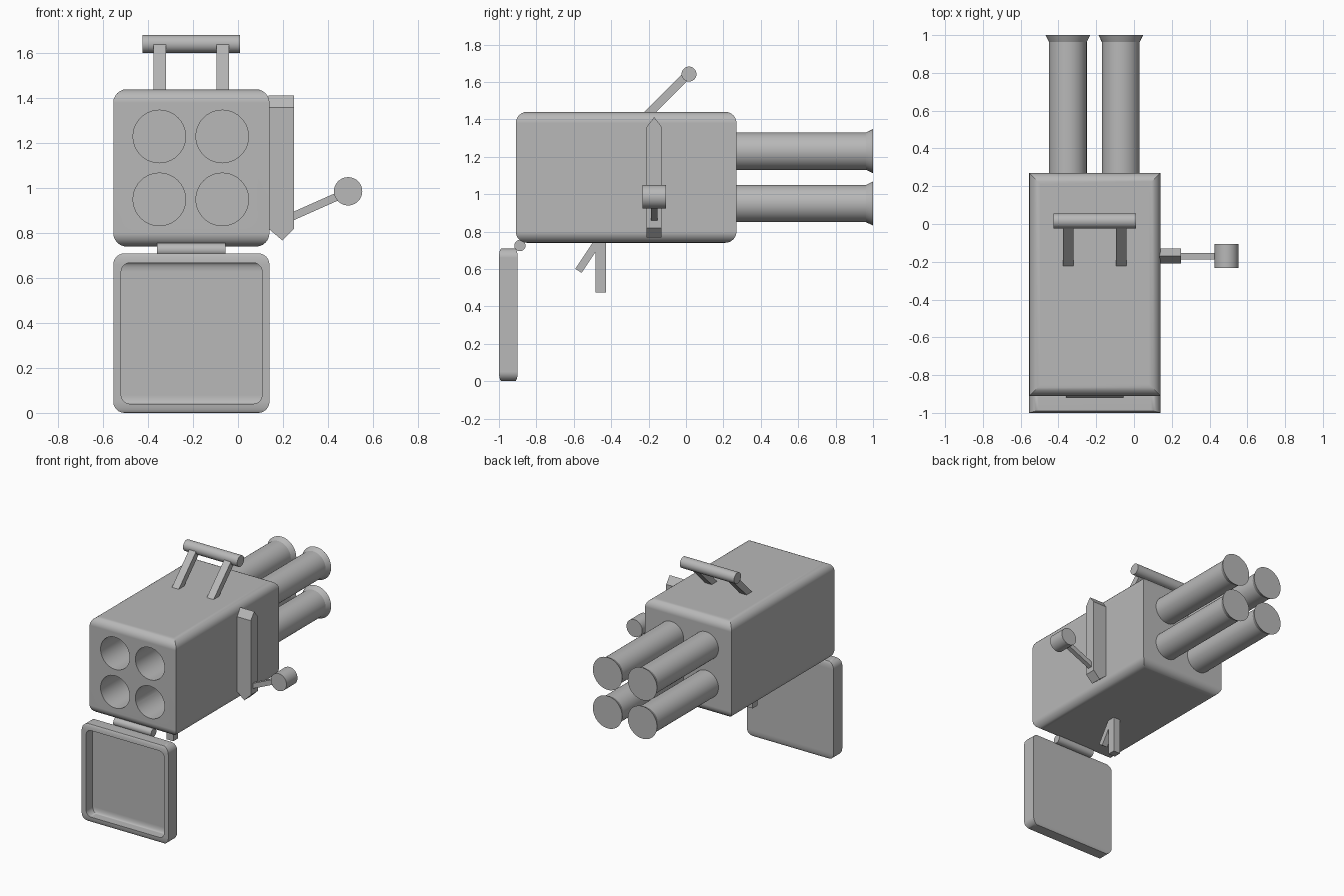
import bpy, bmesh, math
from mathutils import Matrix, Vector

if "Cube" in bpy.data.objects:
    bpy.data.objects.remove(bpy.data.objects["Cube"])

grey = bpy.data.materials.new("plain_grey")
grey.diffuse_color = (0.48, 0.48, 0.48, 1)
grey.use_nodes = True
grey.node_tree.nodes["Principled BSDF"].inputs["Base Color"].default_value = grey.diffuse_color


def finish(name, bm):
    bmesh.ops.recalc_face_normals(bm, faces=bm.faces)
    me = bpy.data.meshes.new(name)
    bm.to_mesh(me)
    bm.free()
    me.materials.append(grey)
    ob = bpy.data.objects.new(name, me)
    bpy.context.collection.objects.link(ob)
    return ob


def activate(ob):
    bpy.ops.object.select_all(action='DESELECT')
    ob.select_set(True)
    bpy.context.view_layer.objects.active = ob


def smooth(ob):
    activate(ob)
    bpy.ops.object.shade_smooth_by_angle(angle=math.radians(30))
    return ob


def rounded_box(name, lo, hi, r, y_build):
    """Box whose top and bottom rims are rounded; depth is squashed from y_build."""
    size = [hi[i] - lo[i] for i in range(3)]
    mid = [(hi[i] + lo[i]) / 2 for i in range(3)]
    bm = bmesh.new()
    bmesh.ops.create_cube(bm, size=1)
    bmesh.ops.scale(bm, verts=bm.verts, vec=(size[0], y_build, size[2]))
    rims = [e for e in bm.edges if abs(e.verts[0].co.z - e.verts[1].co.z) < 1e-4]
    bmesh.ops.bevel(bm, geom=rims, offset=r, segments=6, profile=0.5, affect='EDGES')
    bmesh.ops.scale(bm, verts=bm.verts, vec=(1, size[1] / y_build, 1))
    bmesh.ops.translate(bm, verts=bm.verts, vec=mid)
    return finish(name, bm)


def add_cone(bm, axis, c, a, b, r1, r2):
    """Round section along axis from a to b; c gives the other coordinates."""
    pos = Vector(c)
    pos['XYZ'.index(axis)] = (a + b) / 2
    rot = (Matrix.Rotation(math.pi / 2, 4, 'Y') if axis == 'X'
           else Matrix.Rotation(-math.pi / 2, 4, 'X'))
    bmesh.ops.create_cone(bm, cap_ends=True, segments=40, radius1=r1, radius2=r2,
                          depth=b - a, matrix=Matrix.Translation(pos) @ rot)


def rod(name, axis, c, a, b, r):
    bm = bmesh.new()
    add_cone(bm, axis, c, a, b, r, r)
    return finish(name, bm)


def hull(name, pts):
    bm = bmesh.new()
    for p in pts:
        bm.verts.new(p)
    bmesh.ops.convex_hull(bm, input=bm.verts)
    bmesh.ops.dissolve_limit(bm, angle_limit=0.01, verts=bm.verts, edges=bm.edges)
    return finish(name, bm)


def beam(name, p, q, t, axis, a, b):
    """Straight bar from p to q in the plane across axis, spanning a to b on it."""
    p, q = Vector(p), Vector(q)
    d = (q - p).normalized() * t / 2
    n = Vector((-d.y, d.x))
    pts = []
    for w in (a, b):
        for c in (p + n, p - n, q + n, q - n):
            pts.append((w, c.x, c.y) if axis == 'X' else (c.x, w, c.y))
    return hull(name, pts)


def cut(ob, cutter):
    cutter.hide_render = True
    activate(ob)
    m = ob.modifiers.new("cut", 'BOOLEAN')
    m.operation = 'DIFFERENCE'
    m.solver = 'EXACT'
    m.object = cutter
    bpy.ops.object.modifier_apply(modifier=m.name)
    bpy.data.objects.remove(cutter)


def keep_flats(ob):
    smooth(ob)
    m = ob.modifiers.new("flat_faces", 'WEIGHTED_NORMAL')
    m.keep_sharp = True


# Body with four deep bores, and four flared tubes behind
body = rounded_box("body", (-0.555, -0.91, 0.74), (0.14, 0.27, 1.44), 0.06, 1.18)
for i, x in enumerate((-0.35, -0.07)):
    for j, z in enumerate((0.95, 1.23)):
        cut(body, rod("bore_cutter", 'Y', (x, 0, z), -1.0, 0.18, 0.117))
        bm = bmesh.new()
        add_cone(bm, 'Y', (x, 0, z), 0.22, 0.963, 0.1, 0.1)
        add_cone(bm, 'Y', (x, 0, z), 0.963, 1.0, 0.1, 0.118)
        smooth(finish(f"rear_tube_{i}_{j}", bm))
keep_flats(body)

# Open lid hanging below the front, with its recess and hinge
lid = rounded_box("lid", (-0.555, -1.0, 0.0), (0.14, -0.9, 0.71), 0.05, 0.35)
cut(lid, rounded_box("recess_cutter", (-0.52, -1.075, 0.04), (0.107, -0.925, 0.668),
                     0.04, 0.35))
keep_flats(lid)
smooth(rod("hinge", 'X', (0, -0.888, 0.725), -0.36, -0.055, 0.03))

# Carrying handle on top
for i, x in enumerate((-0.348, -0.068)):
    beam(f"handle_strut_{i}", (-0.21, 1.42), (-0.005, 1.625), 0.045, 'X',
         x - 0.0275, x + 0.0275)
smooth(rod("handle_bar", 'X', (0, 0.016, 1.642), -0.425, 0.01, 0.04))

# Grip and slanted trigger underneath
beam("grip", (-0.457, 0.475), (-0.457, 0.78), 0.056, 'X', -0.235, -0.18)
beam("trigger", (-0.455, 0.77), (-0.575, 0.59), 0.04, 'X', -0.23, -0.185)

# Side bracket: top ridge runs across, bottom ridge runs front to back
y0, y1 = -0.21, -0.13
pts = [(x, y, z) for x in (0.135, 0.25) for y in (y0, y1) for z in (0.82, 1.36)]
pts += [(x, -0.17, 1.412) for x in (0.135, 0.25)]
pts += [(0.197, y, 0.768) for y in (y0, y1)]
hull("side_bracket", pts)

# Crank arm and knob
beam("crank_arm", (0.2, 0.855), (0.47, 0.975), 0.035, 'Y', -0.187, -0.153)
smooth(rod("crank_knob", 'Y', (0.49, 0, 0.986), -0.233, -0.107, 0.063))
